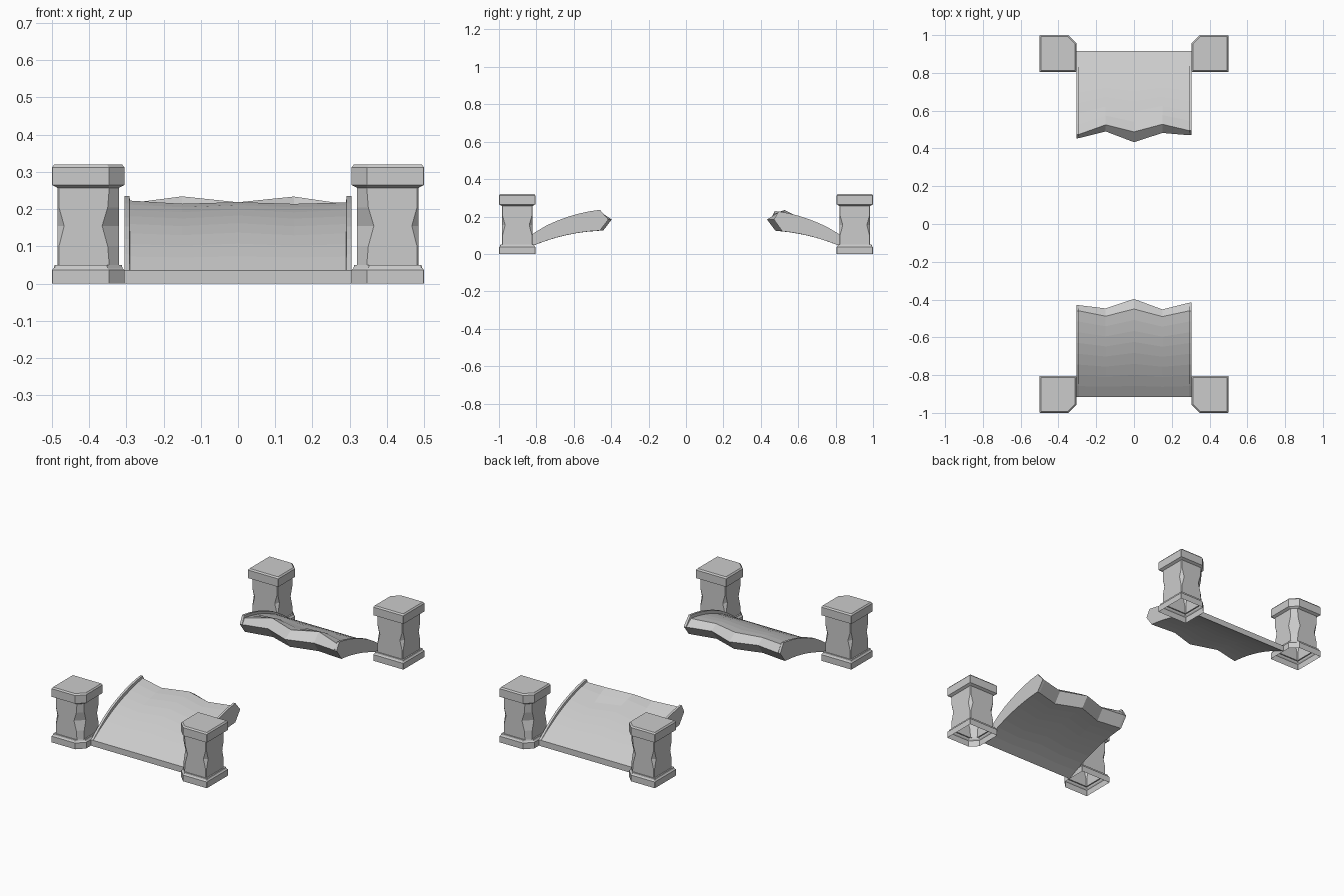
import bpy, bmesh


def make_object(name, bm):
    bmesh.ops.remove_doubles(bm, verts=bm.verts, dist=0.0001)
    bmesh.ops.recalc_face_normals(bm, faces=bm.faces)
    mesh = bpy.data.meshes.new(name)
    bm.to_mesh(mesh)
    bm.free()
    obj = bpy.data.objects.new(name, mesh)
    bpy.context.collection.objects.link(obj)
    return obj


def bridge(bm, rings):
    for a, b in zip(rings, rings[1:]):
        n = len(a)
        for i in range(n):
            j = (i + 1) % n
            bm.faces.new((a[i], a[j], b[j], b[i]))


# Pillar rings: height, half width, small corner cut, large inner corner cut
PILLAR = [
    (0.0, 0.0975, 0.002, 0.042), (0.036, 0.0975, 0.002, 0.042),
    (0.042, 0.092, 0.002, 0.04), (0.050, 0.090, 0.002, 0.04),
    (0.050, 0.0825, 0.004, 0.026), (0.10, 0.0825, 0.004, 0.030),
    (0.155, 0.0825, 0.018, 0.045), (0.205, 0.0825, 0.004, 0.030),
    (0.257, 0.0825, 0.004, 0.026), (0.265, 0.0975, 0.002, 0.042),
    (0.312, 0.0975, 0.002, 0.042), (0.32, 0.091, 0.002, 0.040),
]


def pillar(name, sx, sy):
    bm = bmesh.new()
    rings = []
    for z, h, s, c in PILLAR:
        outline = [(h, h - s), (h, s - h), (h - s, -h), (s - h, -h),
                   (-h, s - h), (-h, h - c), (c - h, h), (h - s, h)]
        rings.append([bm.verts.new((sx * (0.4025 + u), sy * (0.9025 + v), z))
                      for u, v in outline])
    bridge(bm, rings)
    bm.faces.new(rings[-1])  # flat cap; the underside is left open
    make_object(name, bm)


def deck(name, sy, columns):
    """Loft side profiles across x; each column has its own broken end."""
    bm = bmesh.new()
    rings = []
    steps = 8
    for x, y_top, y_tip, lift, dz in columns:
        profile = []
        for i in range(steps + 1):
            t = i / steps
            y = 0.915 + (y_top - 0.915) * t
            z = 0.222 - 0.655 * (y - 0.38) ** 2
            profile.append((y, z + lift * min(1, 3 * t) + dz * max(0, 4 * t - 3)))
        profile.append((y_tip, 0.184))
        for i in range(steps + 1):
            t = 1 - i / steps
            y = 0.915 + (y_tip + 0.045 - 0.915) * t
            profile.append((y, 0.126 - 0.51 * (y - 0.418) ** 2))
        rings.append([bm.verts.new((x, sy * y, z)) for y, z in profile])
    bridge(bm, rings)
    bm.faces.new(rings[0])
    bm.faces.new(rings[-1])
    make_object(name, bm)


# Four gate pillars, chamfer on the inner outward corner
for sx, side in ((-1, "left"), (1, "right")):
    for sy, end in ((-1, "front"), (1, "back")):
        pillar(f"{end}_{side}_pillar", sx, sy)

# Broken deck halves with raised kerbs: x, top edge y, tip y, kerb lift, end lift
deck("front_deck", -1, [
    (-0.305, 0.46, 0.43, 0.018, 0), (-0.292, 0.46, 0.43, 0.018, 0),
    (-0.290, 0.46, 0.43, 0, 0.005), (-0.15, 0.488, 0.447, 0, 0),
    (0, 0.45, 0.397, 0, 0), (0.15, 0.49, 0.452, 0, 0),
    (0.290, 0.46, 0.417, 0, 0), (0.292, 0.46, 0.417, 0.018, 0),
    (0.305, 0.46, 0.415, 0.018, 0)])
deck("back_deck", 1, [
    (-0.305, 0.475, 0.452, 0.014, 0), (-0.292, 0.475, 0.455, 0.014, 0),
    (-0.290, 0.475, 0.455, 0, 0), (-0.15, 0.525, 0.49, 0, 0.026),
    (0, 0.488, 0.433, 0, 0.004), (0.15, 0.528, 0.482, 0, 0.026),
    (0.290, 0.495, 0.47, 0, 0), (0.292, 0.495, 0.47, 0.014, 0),
    (0.305, 0.495, 0.47, 0.014, 0)])
